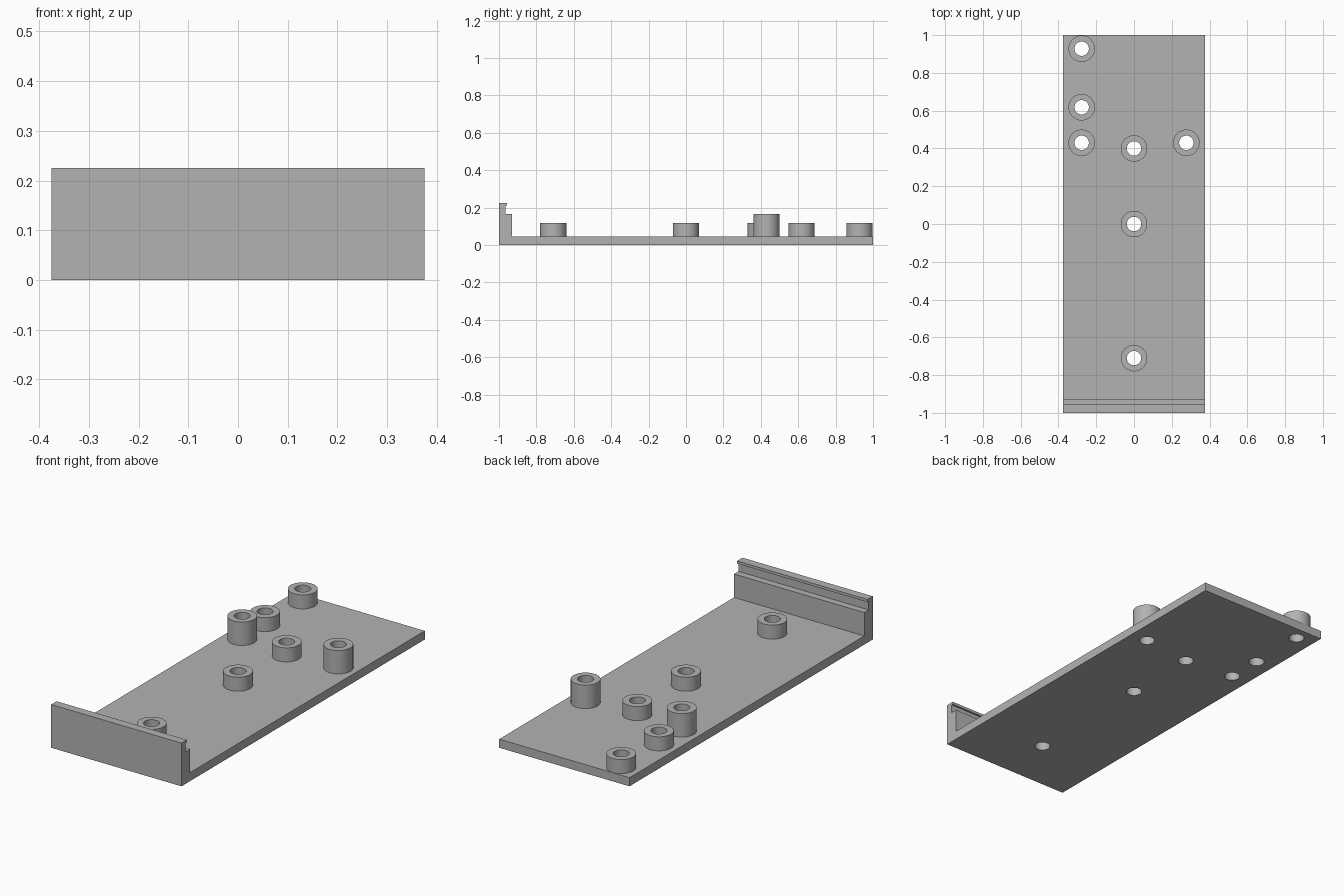
import bpy, bmesh, math

if "Cube" in bpy.data.objects:
    bpy.data.objects.remove(bpy.data.objects["Cube"])

HALF_W, PLATE = 0.375, 0.045
OUTER, INNER, SIDES = 0.07, 0.038, 64
LOW, TALL = 0.118, 0.167
BOSSES = [(-0.277, 0.928, LOW), (-0.277, 0.618, LOW), (-0.277, 0.43, TALL),
          (0.277, 0.43, TALL), (0, 0.4, LOW), (0, 0, LOW), (0, -0.71, LOW)]

grey = bpy.data.materials.new("light_grey")
grey.use_nodes = True
grey.diffuse_color = (0.45, 0.45, 0.45, 1)
grey.node_tree.nodes["Principled BSDF"].inputs["Base Color"].default_value = grey.diffuse_color


def add_object(name, bm):
    bmesh.ops.recalc_face_normals(bm, faces=bm.faces)
    mesh = bpy.data.meshes.new(name)
    bm.to_mesh(mesh)
    bm.free()
    mesh.materials.append(grey)
    obj = bpy.data.objects.new(name, mesh)
    bpy.context.collection.objects.link(obj)
    return obj


def select(obj):
    bpy.ops.object.select_all(action="DESELECT")
    obj.select_set(True)
    bpy.context.view_layer.objects.active = obj


def smooth(obj):
    select(obj)
    bpy.ops.object.shade_smooth_by_angle(angle=math.radians(30))


# Base plate with stepped, lipped front wall: side profile extruded across x
profile = [(-1, 0), (1, 0), (1, PLATE), (-0.93, PLATE), (-0.93, 0.167),
           (-0.966, 0.167), (-0.966, 0.211), (-0.956, 0.211),
           (-0.956, 0.225), (-1, 0.225)]
bm = bmesh.new()
face = bm.faces.new([bm.verts.new((-HALF_W, y, z)) for y, z in profile])
ext = bmesh.ops.extrude_face_region(bm, geom=[face])
bmesh.ops.translate(bm, vec=(2 * HALF_W, 0, 0),
                    verts=[v for v in ext["geom"] if isinstance(v, bmesh.types.BMVert)])
body = add_object("base_plate", bm)

# Screw holes through the plate
bm = bmesh.new()
for x, y, top in BOSSES:
    made = bmesh.ops.create_cone(bm, cap_ends=True, segments=SIDES, radius1=INNER,
                                 radius2=INNER, depth=0.2)
    bmesh.ops.translate(bm, vec=(x, y, 0), verts=made["verts"])
cutter = add_object("hole_cutter", bm)
cutter.hide_render = True
cut = body.modifiers.new("holes", "BOOLEAN")
cut.operation = "DIFFERENCE"
cut.solver = "EXACT"
cut.object = cutter
select(body)
bpy.ops.object.modifier_apply(modifier=cut.name)
bpy.data.objects.remove(cutter)
smooth(body)


# Hollow standoffs: a wall profile lathed around z, open where it meets the plate
def standoff(name, x, y, top):
    bm = bmesh.new()
    path = [(OUTER, PLATE), (OUTER, top), (INNER, top), (INNER, PLATE)]
    rings = [[bm.verts.new((x + r * math.cos(2 * math.pi * i / SIDES),
                            y + r * math.sin(2 * math.pi * i / SIDES), z))
              for i in range(SIDES)] for r, z in path]
    for a, b in zip(rings, rings[1:]):
        for i in range(SIDES):
            j = (i + 1) % SIDES
            bm.faces.new((a[i], a[j], b[j], b[i]))
    smooth(add_object(name, bm))


for n, (x, y, top) in enumerate(BOSSES, 1):
    standoff(f"standoff_{n}", x, y, top)
